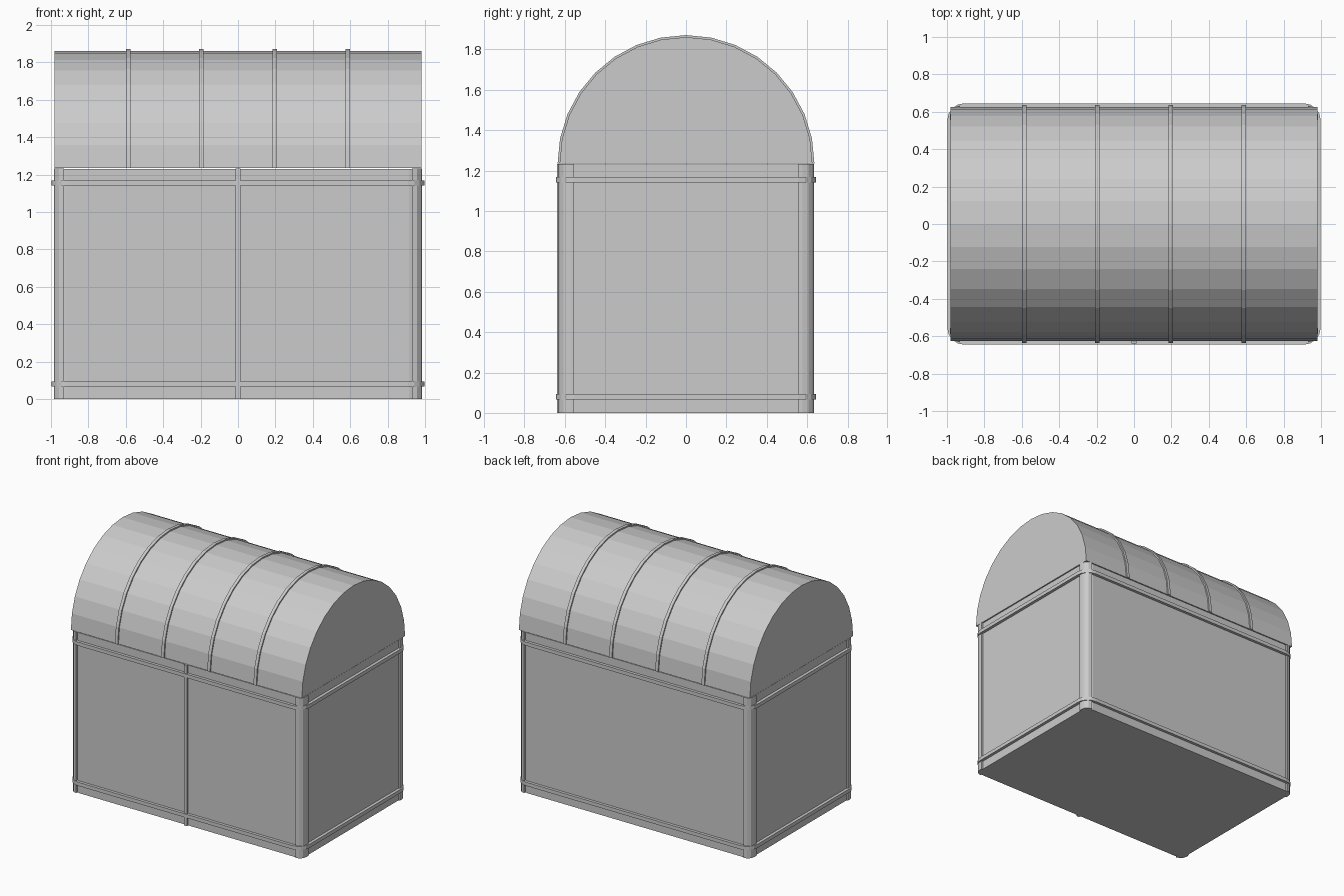
import bpy, bmesh
from math import sin, cos, pi
from mathutils import Vector

if "Cube" in bpy.data.objects:
    bpy.data.objects.remove(bpy.data.objects["Cube"])


def prism(name, pts, offset):
    """Extrude a closed 3D outline along offset."""
    bm = bmesh.new()
    face = bm.faces.new([bm.verts.new(p) for p in pts])
    ext = bmesh.ops.extrude_face_region(bm, geom=[face], use_keep_orig=True)
    verts = [g for g in ext["geom"] if isinstance(g, bmesh.types.BMVert)]
    bmesh.ops.translate(bm, verts=verts, vec=Vector(offset))
    bmesh.ops.recalc_face_normals(bm, faces=bm.faces)
    mesh = bpy.data.meshes.new(name)
    bm.to_mesh(mesh)
    bm.free()
    obj = bpy.data.objects.new(name, mesh)
    bpy.context.collection.objects.link(obj)
    return obj


def corner_arc(hx, hy, r, segs, start=0.0):
    """Arc of one rounded corner, quadrant given by start angle."""
    sx = 1 if cos(start + pi / 4) > 0 else -1
    sy = 1 if sin(start + pi / 4) > 0 else -1
    return [(sx * (hx - r) + r * cos(start + i / segs * pi / 2),
             sy * (hy - r) + r * sin(start + i / segs * pi / 2)) for i in range(segs + 1)]


def rounded_block(name, hx, hy, r, segs, z0, z1):
    pts = [(x, y, z0) for q in range(4) for x, y in corner_arc(hx, hy, r, segs, q * pi / 2)]
    return prism(name, pts, (0, 0, z1 - z0))


def half_ring(radius, x, z, segs=16):
    return [(x, radius * cos(i / segs * pi), z + radius * sin(i / segs * pi))
            for i in range(segs + 1)]


# Main body
rounded_block("body", 0.975, 0.623, 0.06, 3, 0, 1.23)

# Horizontal bands around the body
for name, z in (("lower_band", 0.08), ("upper_band", 1.155)):
    rounded_block(name, 0.998, 0.645, 0.09, 4, z - 0.014, z + 0.014)

# Corner posts wrapping each corner
outer = [(0.93, 0.633)] + corner_arc(0.985, 0.633, 0.055, 3)[::-1] + [(0.985, 0.555)]
post = outer + [(0.95, 0.555), (0.95, 0.60), (0.93, 0.60)]
for sx in (-1, 1):
    for sy in (-1, 1):
        name = ("front" if sy < 0 else "back") + ("_left" if sx < 0 else "_right") + "_post"
        prism(name, [(sx * x, sy * y, 0) for x, y in post], (0, 0, 1.232))

# Vertical strip on the middle of the front
prism("front_strip", [(-0.013, -0.638, 0), (0.013, -0.638, 0),
                      (0.013, -0.61, 0), (-0.013, -0.61, 0)], (0, 0, 1.232))

# Barrel roof
prism("barrel_roof", half_ring(0.626, -0.98, 1.235), (1.96, 0, 0))

# Hoops over the roof
for i, x in enumerate((-0.588, -0.196, 0.196, 0.588)):
    outline = half_ring(0.636, x - 0.012, 1.235) + half_ring(0.61, x - 0.012, 1.235)[::-1]
    prism(f"roof_hoop_{i + 1}", outline, (0.024, 0, 0))
